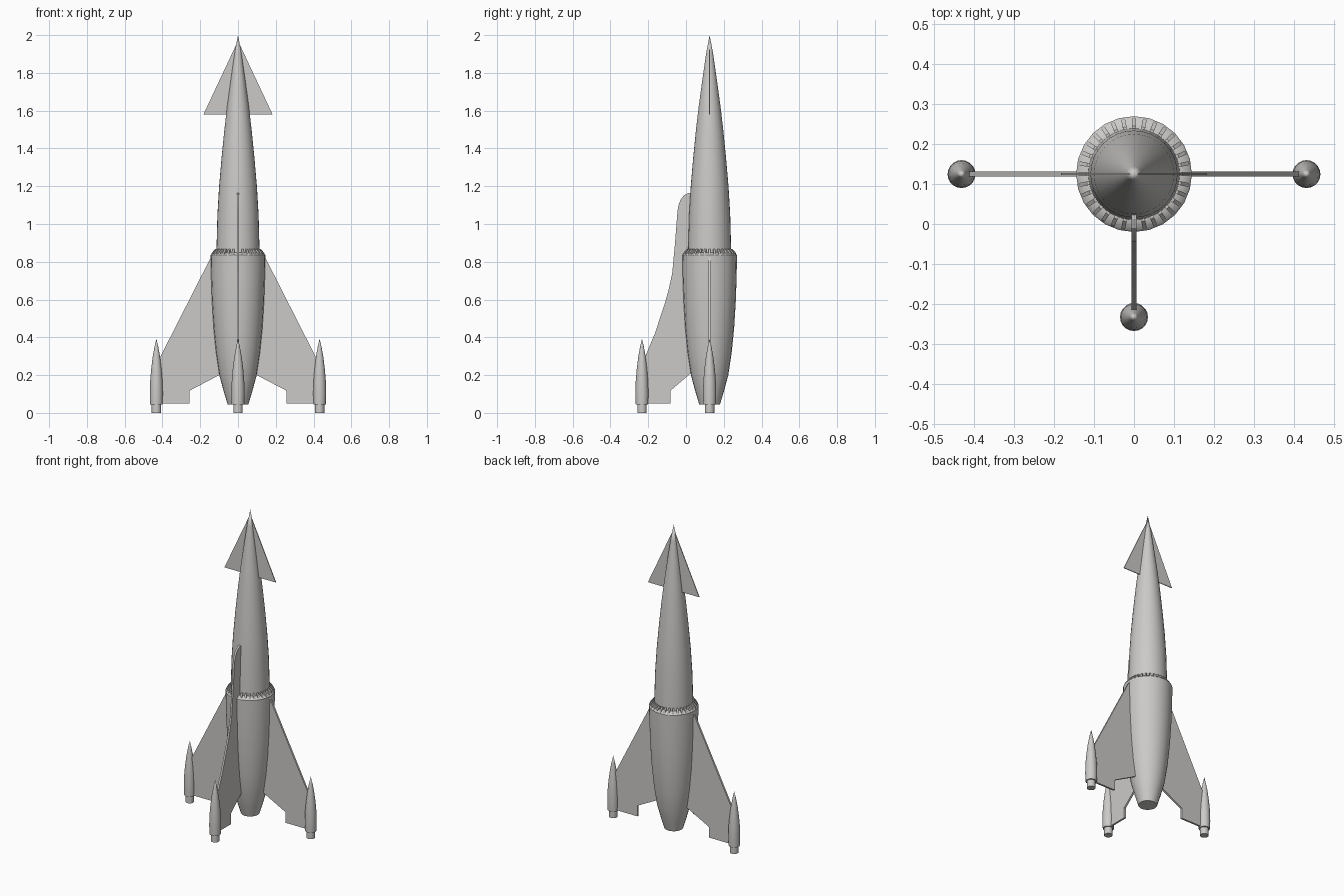
import bpy
import bmesh
from math import radians, sin, cos, tau
from mathutils import Matrix, Vector

cube = bpy.data.objects.get("Cube")
if cube:
    bpy.data.objects.remove(cube)

BODY_Y = 0.125

grey = bpy.data.materials.new("warm_grey")
grey.use_nodes = True
colour = (0.6, 0.59, 0.575, 1)
grey.diffuse_color = colour
grey.node_tree.nodes["Principled BSDF"].inputs["Base Color"].default_value = colour


def finish(name, bm, smooth_angle=None):
    """Turn a bmesh into an object with outward normals."""
    bmesh.ops.recalc_face_normals(bm, faces=bm.faces)
    mesh = bpy.data.meshes.new(name)
    bm.to_mesh(mesh)
    bm.free()
    mesh.materials.append(grey)
    obj = bpy.data.objects.new(name, mesh)
    bpy.context.collection.objects.link(obj)
    if smooth_angle:
        bpy.ops.object.select_all(action="DESELECT")
        obj.select_set(True)
        bpy.context.view_layer.objects.active = obj
        bpy.ops.object.shade_smooth_by_angle(angle=radians(smooth_angle))
    return obj


def lathe(name, profile, centre, sides):
    """Revolve (radius, height) points around a vertical axis."""
    bm = bmesh.new()
    verts = [bm.verts.new((r, 0, z)) for r, z in profile]
    edges = [bm.edges.new(pair) for pair in zip(verts, verts[1:])]
    bmesh.ops.spin(bm, geom=verts + edges, axis=(0, 0, 1), cent=(0, 0, 0),
                   angle=tau, steps=sides, use_duplicate=False)
    bmesh.ops.remove_doubles(bm, verts=bm.verts, dist=0.0002)
    bmesh.ops.translate(bm, verts=bm.verts, vec=(centre[0], centre[1], 0))
    return finish(name, bm, 35)


def plate(name, outline, direction, thickness):
    """Extrude an (outward, height) outline into a vertical plate."""
    bm = bmesh.new()
    out = Vector(direction)
    side = Vector((-out.y, out.x, 0))
    base = Vector((0, BODY_Y, 0)) - side * thickness / 2
    face = bm.faces.new([bm.verts.new(base + out * d + Vector((0, 0, z)))
                         for d, z in outline])
    moved = bmesh.ops.extrude_face_region(bm, geom=[face])["geom"]
    bmesh.ops.translate(bm, vec=side * thickness,
                        verts=[v for v in moved if isinstance(v, bmesh.types.BMVert)])
    return finish(name, bm)


# Lower hull with its sloping shoulder
lathe("lower_hull", [(0, 0.045), (0.055, 0.045), (0.076, 0.115), (0.099, 0.2),
                     (0.117, 0.32), (0.13, 0.45), (0.139, 0.6), (0.143, 0.72),
                     (0.145, 0.835), (0.14, 0.842), (0.118, 0.85), (0, 0.85)],
      (0, BODY_Y), 24)

# Upper hull tapering to the nose
lathe("upper_hull", [(0, 0.84), (0.115, 0.84), (0.113, 0.9), (0.109, 1.05),
                     (0.1, 1.2), (0.087, 1.35), (0.072, 1.5), (0.058, 1.62),
                     (0.039, 1.76), (0.019, 1.9), (0, 2)],
      (0, BODY_Y), 32)

# Ring of wedge ribs around the shoulder
bm = bmesh.new()
RIBS = 32
for i in range(RIBS):
    turn = Matrix.Translation((0, BODY_Y, 0)) @ Matrix.Rotation(tau * i / RIBS, 4, "Z")
    wedge = [(0.11, 0.84), (0.143, 0.836), (0.138, 0.848), (0.12, 0.868), (0.11, 0.868)]
    near, far = [[bm.verts.new(turn @ Vector((r, y, z))) for r, z in wedge]
                 for y in (-0.005, 0.005)]
    bm.faces.new(near)
    bm.faces.new(far[::-1])
    for k in range(len(wedge)):
        bm.faces.new((near[k - 1], far[k - 1], far[k], near[k]))
finish("shoulder_ribs", bm)

# Side fins and nose fins, outlines measured outward from the hull axis
side_fin = [(0.08, 0.83), (0.143, 0.825), (0.43, 0.26), (0.432, 0.05),
            (0.256, 0.05), (0.256, 0.118), (0.09, 0.205)]
nose_fin = [(0, 1.97), (0.183, 1.58), (0, 1.58)]
pods = {"front": (0, -0.233)}
for name, s in (("left", 1), ("right", -1)):
    plate(name + "_fin", side_fin, (s, 0, 0), 0.012)
    plate(name + "_nose_fin", nose_fin, (s, 0, 0), 0.005)
    pods[name] = (s * 0.432, BODY_Y)

# Front fin with a tall rounded crest
front_fin = [(0.08, 1.165), (0.113, 1.163), (0.135, 1.153), (0.153, 1.13),
             (0.165, 1.1), (0.17, 1.07), (0.183, 0.9), (0.198, 0.74),
             (0.215, 0.66), (0.237, 0.58), (0.29, 0.42), (0.338, 0.305),
             (0.357, 0.26), (0.358, 0.05), (0.207, 0.05), (0.207, 0.118),
             (0.105, 0.205), (0.08, 0.21)]
plate("front_fin", front_fin, (0, -1, 0), 0.012)

# Landing pods with nozzles at the fin tips
for name, centre in pods.items():
    lathe(name + "_pod", [(0, 0.045), (0.033, 0.045), (0.035, 0.1), (0.033, 0.17),
                          (0.028, 0.23), (0.02, 0.295), (0.01, 0.35), (0, 0.393)],
          centre, 20)
    lathe(name + "_nozzle", [(0, 0), (0.025, 0), (0.025, 0.05), (0, 0.05)],
          centre, 20)
